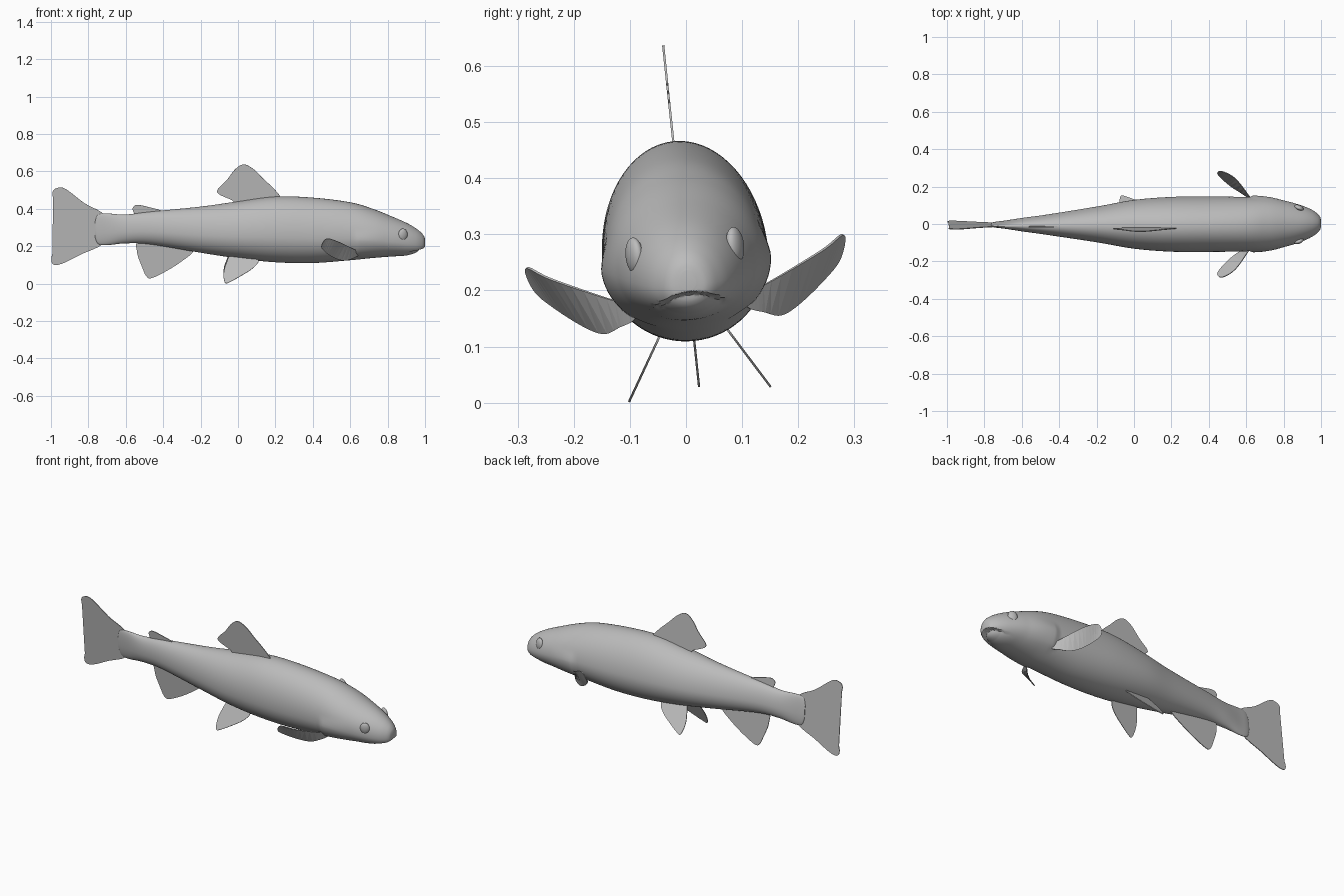
import bpy, bmesh, math
from mathutils import Vector, Matrix

if "Cube" in bpy.data.objects:
    bpy.data.objects.remove(bpy.data.objects["Cube"], do_unlink=True)

# One plain grey for the whole fish
grey = bpy.data.materials.new("plain_grey")
grey.use_nodes = True
grey.diffuse_color = (0.5, 0.5, 0.5, 1)
grey.node_tree.nodes["Principled BSDF"].inputs["Base Color"].default_value = (0.5, 0.5, 0.5, 1)

# The whole fish leans a little about its long axis
axis = Vector((0, 0, 0.25))
LEAN = Matrix.Translation(axis) @ Matrix.Rotation(math.radians(6), 4, 'X') @ Matrix.Translation(-axis)


def clamp(t):
    return max(0.0, min(1.0, t))


def spline(points, steps, closed):
    """Smooth curve through points of any dimension."""
    pts = [Vector(p) for p in points]
    n = len(pts)
    pick = (lambda i: pts[i % n]) if closed else (lambda i: pts[max(0, min(n - 1, i))])
    out = []
    for i in range(n if closed else n - 1):
        a, b, c, d = (pick(i + k) for k in (-1, 0, 1, 2))
        for s in range(steps):
            t = s / steps
            out.append(b + (c - a) * (t / 2) + (a * 2 - b * 5 + c * 4 - d) * (t * t / 2)
                       + (b * 3 - a - c * 3 + d) * (t ** 3 / 2))
    if not closed:
        out.append(pts[-1])
    return out


def finish(name, bm, smooth_angle=None):
    bmesh.ops.recalc_face_normals(bm, faces=bm.faces)
    bm.transform(LEAN)
    mesh = bpy.data.meshes.new(name)
    bm.to_mesh(mesh)
    bm.free()
    mesh.materials.append(grey)
    obj = bpy.data.objects.new(name, mesh)
    bpy.context.collection.objects.link(obj)
    if smooth_angle:
        bpy.ops.object.select_all(action='DESELECT')
        obj.select_set(True)
        bpy.context.view_layer.objects.active = obj
        bpy.ops.object.shade_smooth_by_angle(angle=math.radians(smooth_angle))
    return obj


# Body stations: x, bottom, top, half width
stations = [
    (-.765, .25, .33, .006), (-.755, .22, .362, .01), (-.735, .207, .374, .014),
    (-.69, .206, .375, .02), (-.6, .215, .37, .035), (-.47, .21, .385, .053),
    (-.2, .165, .412, .095), (0, .135, .44, .13), (.2, .114, .466, .146),
    (.4, .11, .46, .148), (.6, .125, .435, .145), (.72, .137, .4, .14),
    (.82, .145, .36, .12), (.9, .149, .325, .095), (.95, .156, .296, .073),
    (.98, .166, .272, .052), (.995, .18, .252, .034), (1, .2, .236, .014)]


def gill_bulge(x, z):
    """Raised cheek with a crisp, curved rear edge."""
    edge = .62 + 5 * max(0, .22 - z) ** 2 + 3 * max(0, z - .23) ** 2
    if x < edge:
        return 0
    return .008 * clamp((.8 - x) / .14) * clamp((.3 - z) / .05) * clamp((z - .14) / .03)


def build_body(sides=72):
    bm = bmesh.new()
    rings = []
    for x, low, high, half in spline(stations, 8, False):
        mid = low + .42 * (high - low)
        ring = []
        for i in range(sides):
            a = math.tau * i / sides
            y = half * math.cos(a)
            z = mid + math.sin(a) * ((high - mid) if math.sin(a) > 0 else (mid - low))
            y += math.copysign(gill_bulge(x, z), y)
            # Lower jaw sits back under the arched upper lip
            lip = .197 - 5 * y * y
            px = x
            if z < lip:
                px -= .028 * clamp((x - .86) / .1) * clamp((lip - z) / .004)
            ring.append(bm.verts.new((px, y, z)))
        rings.append(ring)
    for r, s in zip(rings, rings[1:]):
        for i in range(sides):
            j = (i + 1) % sides
            bm.faces.new((r[i], r[j], s[j], s[i]))
    for ring in (rings[0], rings[-1]):
        bm.faces.new(ring)
    finish("body", bm, 40)


def fin(name, outline):
    """Thin sheet filled from a smoothed 3D outline."""
    bm = bmesh.new()
    face = bm.faces.new([bm.verts.new(p) for p in spline(outline, 6, True)])
    bmesh.ops.triangulate(bm, faces=[face])
    obj = finish(name, bm)
    solid = obj.modifiers.new("thickness", 'SOLIDIFY')
    solid.thickness = .004
    solid.offset = 0


build_body()

# Fins on the centre line: x, z outlines
middle_fins = {
    "dorsal_fin": [(.23, .455), (.195, .505), (.13, .567), (.08, .616), (.03, .639), (-.015, .613),
                   (-.06, .555), (-.108, .505), (-.1, .478), (-.03, .445), (0, .41), (.2, .42)],
    "adipose_fin": [(-.4, .385), (-.49, .413), (-.54, .421), (-.563, .405), (-.555, .375),
                    (-.54, .35), (-.42, .35)],
    "tail_fin": [(-.71, .36), (-.82, .43), (-.92, .506), (-.965, .513), (-.992, .485), (-.973, .395),
                 (-.957, .3), (-.973, .21), (-.998, .135), (-.985, .1), (-.935, .108),
                 (-.845, .153), (-.71, .225)],
    "anal_fin": [(-.515, .23), (-.54, .17), (-.51, .08), (-.49, .038), (-.463, .028), (-.39, .062),
                 (-.31, .112), (-.24, .17), (-.26, .21)],
}
for name, outline in middle_fins.items():
    fin(name, [(x, 0, z) for x, z in outline])

# Paired fins and eyes, mirrored across the centre line
pelvic = [(.09, -.04), (.11, 0), (.075, .045), (.01, .09), (-.04, .12), (-.068, .128),
          (-.077, .08), (-.065, .02), (-.03, -.04)]
pectoral = [(.65, .1, .19), (.625, .132, .195), (.545, .241, .245), (.475, .284, .27),
            (.446, .274, .229), (.465, .242, .195), (.52, .191, .155), (.57, .157, .139),
            (.61, .13, .147), (.64, .1, .16)]
splay = math.radians(31)
for side, s in (("left", 1), ("right", -1)):
    fin(side + "_pelvic_fin", [(x, s * (.06 + d * math.sin(splay)), .125 - d * math.cos(splay))
                               for x, d in pelvic])
    fin(side + "_pectoral_fin", [(x, s * y, z) for x, y, z in pectoral])
    bm = bmesh.new()
    bmesh.ops.create_uvsphere(bm, u_segments=24, v_segments=16, radius=1)
    bm.transform(Matrix.Translation((.882, s * .09, .271))
                 @ Matrix.Rotation(math.radians(-22 * s), 4, 'Z')
                 @ Matrix.Diagonal((.026, .014, .033, 1)))
    finish(side + "_eye", bm, 60)
